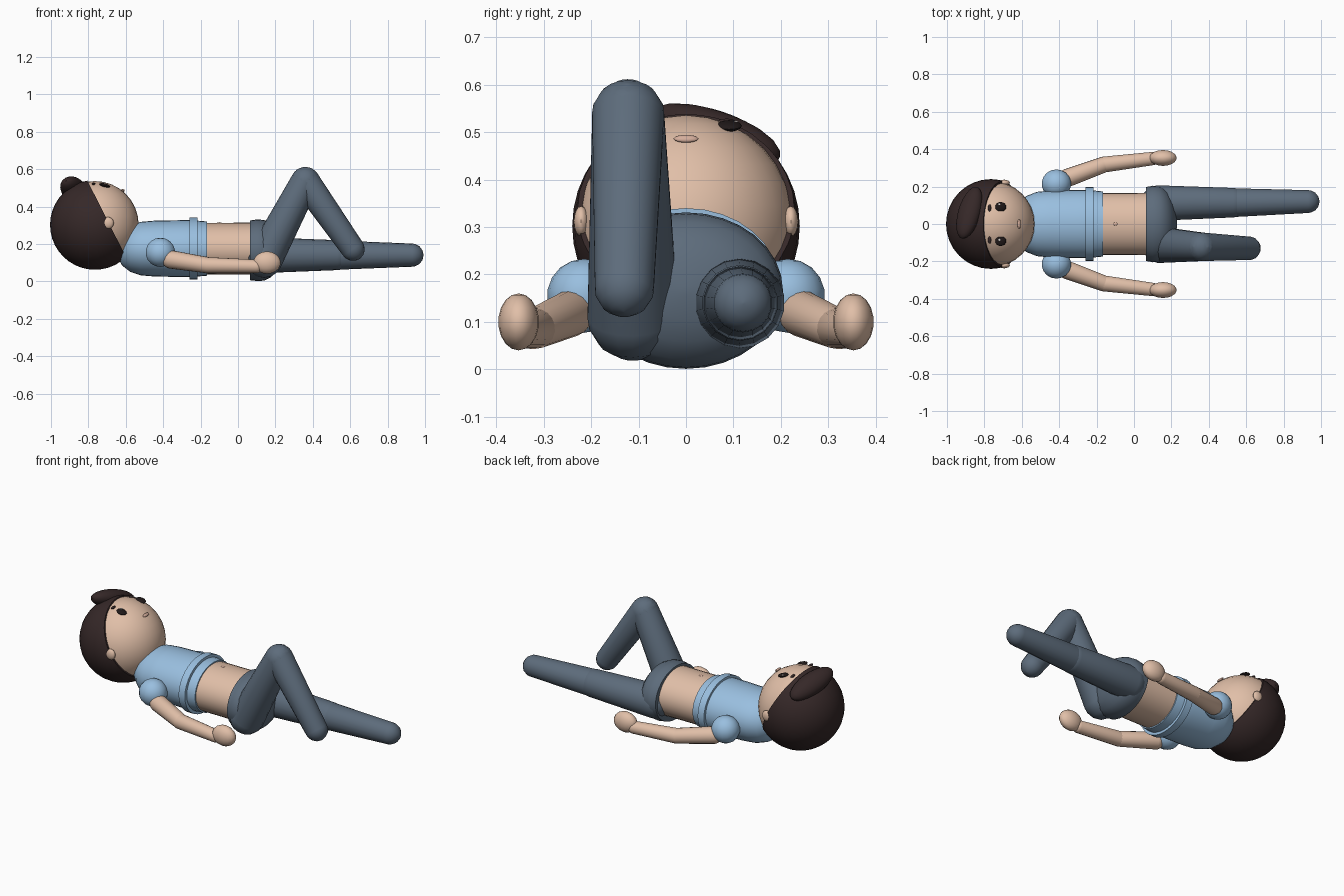
import bpy, bmesh, math
from mathutils import Vector, Matrix

cube = bpy.data.objects.get("Cube")
if cube:
    bpy.data.objects.remove(cube, do_unlink=True)


def material(name, r, g, b):
    m = bpy.data.materials.new(name)
    m.use_nodes = True
    m.diffuse_color = (r, g, b, 1)
    bsdf = next(n for n in m.node_tree.nodes if n.type == 'BSDF_PRINCIPLED')
    bsdf.inputs["Base Color"].default_value = (r, g, b, 1)
    bsdf.inputs["Roughness"].default_value = 0.8
    return m


skin = material("skin", 0.75, 0.52, 0.39)
lip = material("lip", 0.66, 0.42, 0.33)
hair = material("dark_brown_hair", 0.036, 0.021, 0.021)
shirt = material("light_blue_cloth", 0.32, 0.52, 0.74)
denim = material("slate_blue_denim", 0.11, 0.15, 0.20)
black = material("eye_dark", 0.015, 0.01, 0.01)
white = material("eye_glint", 0.85, 0.82, 0.78)


def finish(bm, name, mat, matrix=Matrix()):
    bmesh.ops.recalc_face_normals(bm, faces=bm.faces)
    mesh = bpy.data.meshes.new(name)
    bm.to_mesh(mesh)
    bm.free()
    mesh.materials.append(mat)
    ob = bpy.data.objects.new(name, mesh)
    ob.matrix_world = matrix
    bpy.context.collection.objects.link(ob)
    bpy.ops.object.select_all(action='DESELECT')
    ob.select_set(True)
    bpy.context.view_layer.objects.active = ob
    bpy.ops.object.shade_smooth_by_angle(angle=math.radians(40))
    return ob


def revolve(name, profile, mat, matrix=Matrix(), sides=24):
    """Closed solid around local x from (x, radius) pairs."""
    bm = bmesh.new()
    rings = []
    for x, r in profile:
        angles = [2 * math.pi * i / sides for i in range(sides)]
        rings.append([bm.verts.new((x, r * math.cos(a), r * math.sin(a))) for a in angles])
    for a, b in zip(rings, rings[1:]):
        for i in range(sides):
            j = (i + 1) % sides
            bm.faces.new((a[i], a[j], b[j], b[i]))
    bm.faces.new(rings[0])
    bm.faces.new(rings[-1])
    return finish(bm, name, mat, matrix)


def frame(loc, u, w):
    """Matrix with local x along u and local z close to w."""
    u = Vector(u).normalized()
    w = Vector(w)
    w = (w - u * w.dot(u)).normalized()
    m = Matrix((u, w.cross(u), w)).transposed().to_4x4()
    m.translation = loc
    return m


def ball(name, loc, radii, mat, u=(1, 0, 0), w=(0, 0, 1), seg=24):
    bm = bmesh.new()
    bmesh.ops.create_uvsphere(bm, u_segments=seg, v_segments=seg // 2, radius=1)
    bmesh.ops.scale(bm, vec=radii, verts=bm.verts)
    return finish(bm, name, mat, frame(loc, u, w))


def limb(name, a, b, ra, rb, mat):
    """Tapered rod with rounded ends."""
    a, b = Vector(a), Vector(b)
    length = (b - a).length
    steps = [math.radians(d) for d in (2, 25, 50, 75, 90)]
    profile = [(-ra * math.cos(t), ra * math.sin(t)) for t in steps]
    profile += [(length + rb * math.cos(t), rb * math.sin(t)) for t in reversed(steps)]
    return revolve(name, profile, mat, frame(a, b - a, (0, 1, 0)), 18)


# Torso, widened across y
body = Matrix.Translation((0, 0, 0.166)) @ Matrix.Diagonal((1, 1.24, 1, 1))
upper = Matrix.Translation((0, 0, 0.175)) @ Matrix.Diagonal((1, 1.2, 1, 1))
revolve("shirt", [(-0.64, 0.05), (-0.62, 0.09), (-0.575, 0.125), (-0.52, 0.143), (-0.45, 0.149),
                  (-0.3, 0.152), (-0.25, 0.152), (-0.165, 0.145)], shirt, upper, 32)
revolve("shirt_hem", [(-0.258, 0.152), (-0.258, 0.165), (-0.216, 0.165), (-0.216, 0.152)],
        shirt, upper, 32)
revolve("belly", [(-0.2, 0.138), (-0.05, 0.138), (0.09, 0.139)], skin, upper, 32)
ball("navel", (-0.1, 0, 0.312), (0.012, 0.009, 0.004), lip, seg=12)
revolve("hips", [(0.067, 0.158), (0.1, 0.165), (0.14, 0.162), (0.175, 0.145), (0.205, 0.108),
                 (0.222, 0.06), (0.23, 0.01)], denim, body, 32)
revolve("waistband", [(0.065, 0.14), (0.065, 0.16), (0.1, 0.163), (0.1, 0.14)], denim, body, 32)

# Straight left leg and bent right leg
limb("left_thigh", (0.13, 0.112, 0.14), (0.53, 0.114, 0.14), 0.096, 0.08, denim)
limb("left_shin", (0.53, 0.114, 0.14), (0.93, 0.12, 0.14), 0.078, 0.062, denim)
limb("right_thigh", (0.14, -0.112, 0.115), (0.36, -0.122, 0.535), 0.097, 0.077, denim)
limb("right_shin", (0.36, -0.122, 0.535), (0.615, -0.13, 0.172), 0.077, 0.063, denim)

# Arms
for side, s in (("left", 1), ("right", -1)):
    ball(side + "_sleeve", (-0.415, s * 0.215, 0.155), (0.08, 0.078, 0.078), shirt, seg=18)
    limb(side + "_upper_arm", (-0.36, s * 0.245, 0.117), (-0.16, s * 0.318, 0.086),
         0.049, 0.043, skin)
    limb(side + "_forearm", (-0.16, s * 0.318, 0.086), (0.1, s * 0.35, 0.08), 0.043, 0.036, skin)
    ball(side + "_hand", (0.155, s * 0.353, 0.1), (0.074, 0.043, 0.06), skin, seg=18)

# Head and hair cap, trimmed along a slanted hairline
centre = Vector((-0.765, 0, 0.302))
ball("head", centre, (0.234, 0.23, 0.234), skin, seg=32)
bm = bmesh.new()
bmesh.ops.create_uvsphere(bm, u_segments=32, v_segments=20, radius=0.24)
cut = bmesh.ops.bisect_plane(bm, geom=bm.verts[:] + bm.edges[:] + bm.faces[:],
                             plane_co=Vector((-0.7, 0, 0.33)) - centre,
                             plane_no=(0.89, 0, 0.45), clear_outer=True)
bmesh.ops.holes_fill(bm, edges=[e for e in bm.edges if e.is_boundary])
finish(bm, "hair_cap", hair, Matrix.Translation(centre))
ball("hair_tuft", (-0.88, 0.06, 0.493), (0.15, 0.064, 0.05), hair,
     u=(0.07, 0.25, -0.08), w=(-0.11, 0.06, 0.2))


# Face details seated on the head surface
def on_face(name, x, y, radii, mat, lift=0.0):
    z = math.sqrt(0.234 ** 2 - (x - centre.x) ** 2 - y * y)
    out = Vector((x - centre.x, y, z))
    ball(name, centre + out.normalized() * (0.234 + lift), radii, mat, (0, 1, 0), out, 16)


for side, s in (("left", 1), ("right", -1)):
    on_face(side + "_eye", -0.713, s * 0.09, (0.027, 0.03, 0.01), black, 0.002)
    on_face(side + "_eye_glint", -0.722, s * 0.09 + 0.009, (0.007, 0.007, 0.004), white, 0.012)
    on_face(side + "_brow", -0.772, s * 0.085, (0.02, 0.009, 0.007), hair, 0.002)
    ball(side + "_ear", (-0.695, s * 0.221, 0.312), (0.031, 0.016, 0.032), skin, seg=16)
on_face("mouth", -0.617, 0, (0.026, 0.01, 0.007), lip, 0.004)
